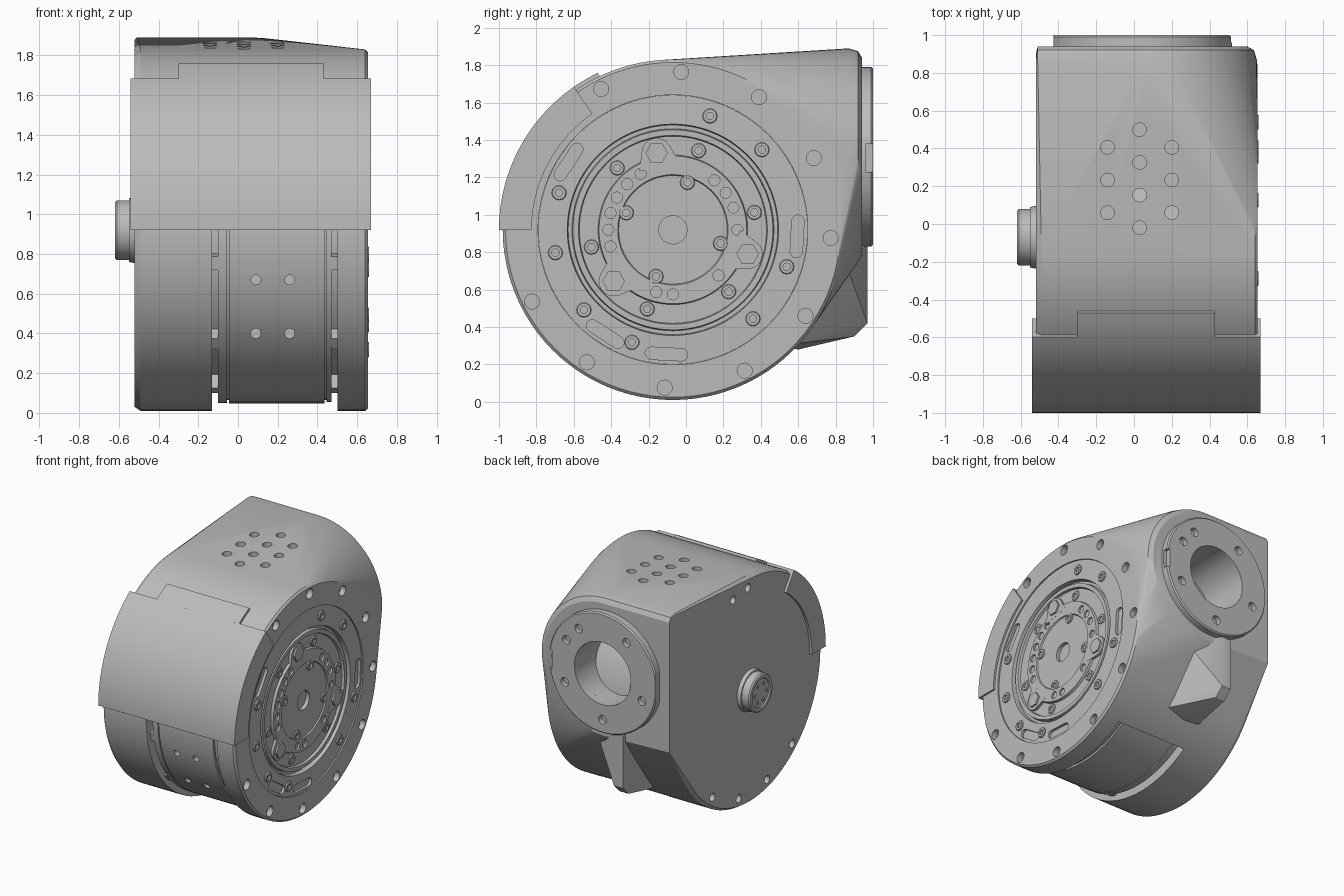
import bpy, bmesh
from math import radians, sin, cos, pi
from mathutils import Matrix, Vector

old = bpy.data.objects.get("Cube")
if old:
    bpy.data.objects.remove(old, do_unlink=True)

grey = bpy.data.materials.new("machined grey")
grey.use_nodes = True
GREY = (0.5, 0.5, 0.5, 1)
grey.diffuse_color = GREY
for node in grey.node_tree.nodes:
    if node.type == 'BSDF_PRINCIPLED':
        node.inputs["Base Color"].default_value = GREY

CY, CZ = -0.07, 0.92          # main axis, running along x
R = 0.91
TURN = {'X': Matrix.Rotation(pi / 2, 4, 'Y'), 'Y': Matrix.Rotation(-pi / 2, 4, 'X'),
        'Z': Matrix.Identity(4)}


def polar(x, r, deg):
    """Point on a circle about the main axis; 0 is back, 90 is up."""
    return Vector((x, CY + r * cos(radians(deg)), CZ + r * sin(radians(deg))))


def finish(name, bm, angle=28):
    bmesh.ops.recalc_face_normals(bm, faces=bm.faces)
    mesh = bpy.data.meshes.new(name)
    bm.to_mesh(mesh)
    bm.free()
    mesh.materials.append(grey)
    ob = bpy.data.objects.new(name, mesh)
    bpy.context.collection.objects.link(ob)
    smooth(ob, angle)
    return ob


def activate(ob):
    bpy.ops.object.select_all(action='DESELECT')
    ob.select_set(True)
    bpy.context.view_layer.objects.active = ob


def smooth(ob, angle=28):
    activate(ob)
    bpy.ops.object.shade_smooth_by_angle(angle=radians(angle))


def rod(bm, axis, centre, r, length, n=20):
    bmesh.ops.create_cone(bm, cap_ends=True, segments=n, radius1=r, radius2=r, depth=length,
                          matrix=Matrix.Translation(centre) @ TURN[axis])


def hull(bm, points):
    verts = [bm.verts.new(p) for p in points]
    out = bmesh.ops.convex_hull(bm, input=verts)
    inner = {v for v in out["geom_interior"] if isinstance(v, bmesh.types.BMVert)}
    bmesh.ops.delete(bm, geom=list(inner), context='VERTS')
    bmesh.ops.dissolve_limit(bm, angle_limit=0.005, verts=bm.verts, edges=bm.edges)


def lathe(bm, axis, centre, profile, n=96, closed=False):
    """Spin (radius, height) points about an axis."""
    verts = [bm.verts.new((r, 0, h)) for r, h in profile]
    edges = [bm.edges.new(p) for p in zip(verts, verts[1:])]
    if closed:
        edges.append(bm.edges.new((verts[-1], verts[0])))
    before = set(bm.verts) - set(verts)
    bmesh.ops.spin(bm, geom=verts + edges, cent=(0, 0, 0), axis=(0, 0, 1),
                   angle=2 * pi, steps=n)
    new = [v for v in bm.verts if v not in before]
    bmesh.ops.remove_doubles(bm, verts=new, dist=1e-5)
    new = [v for v in bm.verts if v not in before]
    bmesh.ops.transform(bm, matrix=Matrix.Translation(centre) @ TURN[axis], verts=new)


def cut(ob, bm):
    cutter = finish("cutter", bm)
    cutter.hide_render = True
    mod = ob.modifiers.new("cut", 'BOOLEAN')
    mod.operation, mod.solver, mod.object = 'DIFFERENCE', 'EXACT', cutter
    activate(ob)
    bpy.ops.object.modifier_apply(modifier=mod.name)
    bpy.data.objects.remove(cutter, do_unlink=True)
    smooth(ob)


# Housing: drum blended into a D-shaped back with a square -x side
points = []
for x, r in ((-0.52, R - 0.02), (-0.49, R), (0.64, R), (0.655, R - 0.015)):
    points += [polar(x, r, i * 3.75) for i in range(96)]
for y, r in ((0.87, 0.58), (0.92, 0.565), (0.94, 0.53)):
    points += [(0.07 + r * cos(radians(a)), y, 1.31 + r * sin(radians(a)))
               for a in range(-90, 91, 6)]
    points += [(-0.51, y, 1.31 + r), (-0.51, y, 0.8)]
points.append((-0.52, 0.9, 0.8))
points.append((-0.52, 0.86, 1.88))
bm = bmesh.new()
hull(bm, points)
housing = finish("housing", bm)

# Open the lower front, leaving room for the inner drum
bm = bmesh.new()
hull(bm, [(x, y, z) for x in (-0.13, 0.5) for y, z in
          ((-1.3, 0.92), (-1.3, -0.3), (0.42, -0.3), (0.42, 0.3), (-0.2, 0.92))])
cut(housing, bm)

# Front seat, back bore, roof vents and bolt holes
bm = bmesh.new()
rod(bm, 'X', (0.7, CY, CZ), 0.721, 0.2, 96)
rod(bm, 'Y', (0.04, 0.9, 1.31), 0.25, 0.8, 64)
for x, y0, count in ((-0.14, 0.06, 3), (0.03, -0.02, 4), (0.2, 0.06, 3)):
    for i in range(count):
        rod(bm, 'Z', (x, y0 + i * 0.173, 1.9), 0.036, 0.3)
for i in range(12):
    rod(bm, 'X', polar(0.66, 0.845, 30 * i - 3), 0.04, 0.1)
for a in (-130, -105, -80, -55, 75, 88):
    rod(bm, 'X', polar(-0.52, 0.83, a), 0.032, 0.12)
cut(housing, bm)

# Inner drum with edge grooves and radial holes
bm = bmesh.new()
lathe(bm, 'X', (0, CY, CZ), [
    (0, -0.2), (0.8, -0.2), (0.8, -0.1), (0.87, -0.1), (0.87, -0.055), (0.855, -0.055),
    (0.855, -0.045), (0.872, -0.045), (0.872, 0.435), (0.855, 0.435), (0.855, 0.445),
    (0.865, 0.445), (0.865, 0.47), (0.8, 0.47), (0.8, 0.52), (0, 0.52)])
drum = finish("inner_drum", bm)
bm = bmesh.new()
for x in (0.09, 0.26):
    for z in (0.4, 0.67):
        rod(bm, 'Y', (x, -0.85, z), 0.025, 0.4)
cut(drum, bm)

# Small clips in the drum grooves
bm = bmesh.new()
for x in (-0.115, 0.485):
    for a in (191, 221, 248):
        spin = Matrix.Translation(polar(x, 0.83, a)) @ Matrix.Rotation(radians(a), 4, 'X')
        bmesh.ops.create_cube(bm, size=1, matrix=spin @ Matrix.Diagonal((0.032, 0.08, 0.07, 1)))
finish("groove_clips", bm)

# Bearing face: stepped concentric rings
bm = bmesh.new()
lathe(bm, 'X', (0, CY, CZ), [
    (0, 0.58), (0.72, 0.58), (0.72, 0.645), (0.565, 0.648), (0.56, 0.61), (0.54, 0.61),
    (0.535, 0.64), (0.505, 0.64), (0.5, 0.62), (0.4, 0.62), (0.395, 0.64), (0.295, 0.64),
    (0.29, 0.63), (0.075, 0.63), (0.075, 0.59), (0, 0.59)])
bearing = finish("bearing_face", bm)
bm = bmesh.new()
for a in (-3, 147, 237, 267):                       # rounded slots
    pts = []
    for end in (-7, 7):
        c = polar(0, 0.67, a + end)
        pts += [c + Vector((x, 0.033 * cos(t * pi / 6), 0.033 * sin(t * pi / 6)))
                for t in range(12) for x in (0.625, 0.7)]
    hull(bm, pts)
for a in (20, 35, 50, 120, 135, 150, 165, 180, 195, 255, 270, 315, 0):   # hub pin holes
    rod(bm, 'X', polar(0.65, 0.345, a), 0.03, 0.05, 12)
cut(bearing, bm)

# Socket screws on the bearing face
bm = bmesh.new()
rings = [(0.65, 0.64, (72, 42, -18, -48, 191, 162, 222, 250)),
         (0.62, 0.445, range(12, 360, 60)), (0.632, 0.265, (73, 160, 250, -16))]
for x, r, angles in rings:
    for a in angles:
        lathe(bm, 'X', polar(x, r, a), [(0, -0.008), (0.02, -0.008), (0.02, 0.01),
                                        (0.036, 0.01), (0.04, 0.004), (0.04, -0.02),
                                        (0, -0.02)], 12)
finish("socket_screws", bm)

# Three hub lobes with hexagon bolts
bm = bmesh.new()
for a in (102, -18, 221):
    centre = polar(0, 0.42, a)
    hull(bm, [centre + Vector((x, 0.08 * cos(t * pi / 12), 0.08 * sin(t * pi / 12)))
              for t in range(24) for x in (0.6, 0.641)]
         + [polar(x, 0.36, a + d) for x in (0.6, 0.641) for d in (-18, 18)])
    rod(bm, 'X', centre + Vector((0.645, 0, 0)), 0.06, 0.02, 6)
finish("hub_lobes", bm)


# Front cover: an arc band with flaps over both ends and a raised tab
def sector(name, x0, x1, r0, r1, a0, a1, steps):
    bm = bmesh.new()
    rows = []
    for i in range(steps + 1):
        a = a0 + (a1 - a0) * i / steps
        rows.append([bm.verts.new(polar(x, r, a))
                     for x, r in ((x0, r0), (x0, r1), (x1, r1), (x1, r0))])
    for p, q in zip(rows, rows[1:]):
        for k in range(4):
            bm.faces.new((p[k], p[k - 1], q[k - 1], q[k]))
    bm.faces.new(rows[0])
    bm.faces.new(rows[-1])
    return finish(name, bm)


sector("front_cover", -0.54, 0.67, 0.755, 0.93, 124.7, 180, 24)
sector("cover_tab", -0.3, 0.43, 0.86, 0.93, 115.5, 125, 6)

# Back flange with bore, bolt holes and side notch
bm = bmesh.new()
lathe(bm, 'Y', (0.04, 0, 1.31), [(0.25, 0.92), (0.48, 0.92), (0.48, 0.99), (0.47, 1.0),
                                 (0.25, 1.0)], 72, closed=True)
flange = finish("back_flange", bm)
bm = bmesh.new()
for a in (30, 125, 200, 270, 335, 55):
    rod(bm, 'Y', (0.04 + 0.37 * cos(radians(a)), 1.0, 1.31 + 0.37 * sin(radians(a))), 0.035, 0.08)
hull(bm, [(x, y, z) for x in (0.49, 0.6) for y in (0.96, 1.1) for z in (1.23, 1.38)])
hull(bm, [(x, y, z) for x in (-0.6, -0.425) for y in (0.9, 1.1) for z in (0.9, 1.7)])
cut(flange, bm)

# Rib under the flange, flaring into the housing
rib = ((0.97, 0.84), (0.97, 0.42), (0.9, 0.35), (0.6, 0.28), (0.5, 0.6), (0.8, 0.9))
bm = bmesh.new()
hull(bm, [(x, y, z) for x in (-0.12, -0.04) for y, z in rib]
     + [(0.25, 0.5, 0.3), (0.2, 0.85, 0.75)])
finish("flange_rib", bm)

# Axle boss on the -x side
bm = bmesh.new()
lathe(bm, 'X', (0, CY, CZ), [(0, -0.5), (0.17, -0.5), (0.16, -0.55), (0.15, -0.55),
                             (0.15, -0.61), (0.14, -0.62), (0.115, -0.62), (0.11, -0.61),
                             (0, -0.61)], 40)
for a in range(0, 360, 60):
    rod(bm, 'X', polar(-0.612, 0.075, a), 0.014, 0.01, 10)
finish("axle_boss", bm)

# Cable sockets on the -x side
for name, y, z in (("upper_socket", 0.3, 1.44), ("lower_socket", 0.57, 0.62)):
    bm = bmesh.new()
    hull(bm, [(x, y + dy, z + dz) for x, dy, dz in (
        (-0.5, 0, 0), (-0.5, 0.25, 0), (-0.5, 0, 0.28), (-0.5, 0.25, 0.28),
        (-0.68, 0, 0), (-0.68, 0.16, 0), (-0.68, 0, 0.21), (-0.68, 0.16, 0.21),
        (-0.6, 0.23, 0), (-0.6, 0.23, 0.24))])
    socket = finish(name, bm)
    bm = bmesh.new()
    rod(bm, 'Y', (-0.61, y + 0.2, z + 0.12), 0.065, 0.3, 24)
    hull(bm, [(a, b, c) for a in (-0.8, -0.61) for b in (y + 0.05, y + 0.35)
              for c in (z + 0.07, z + 0.17)])
    cut(socket, bm)
